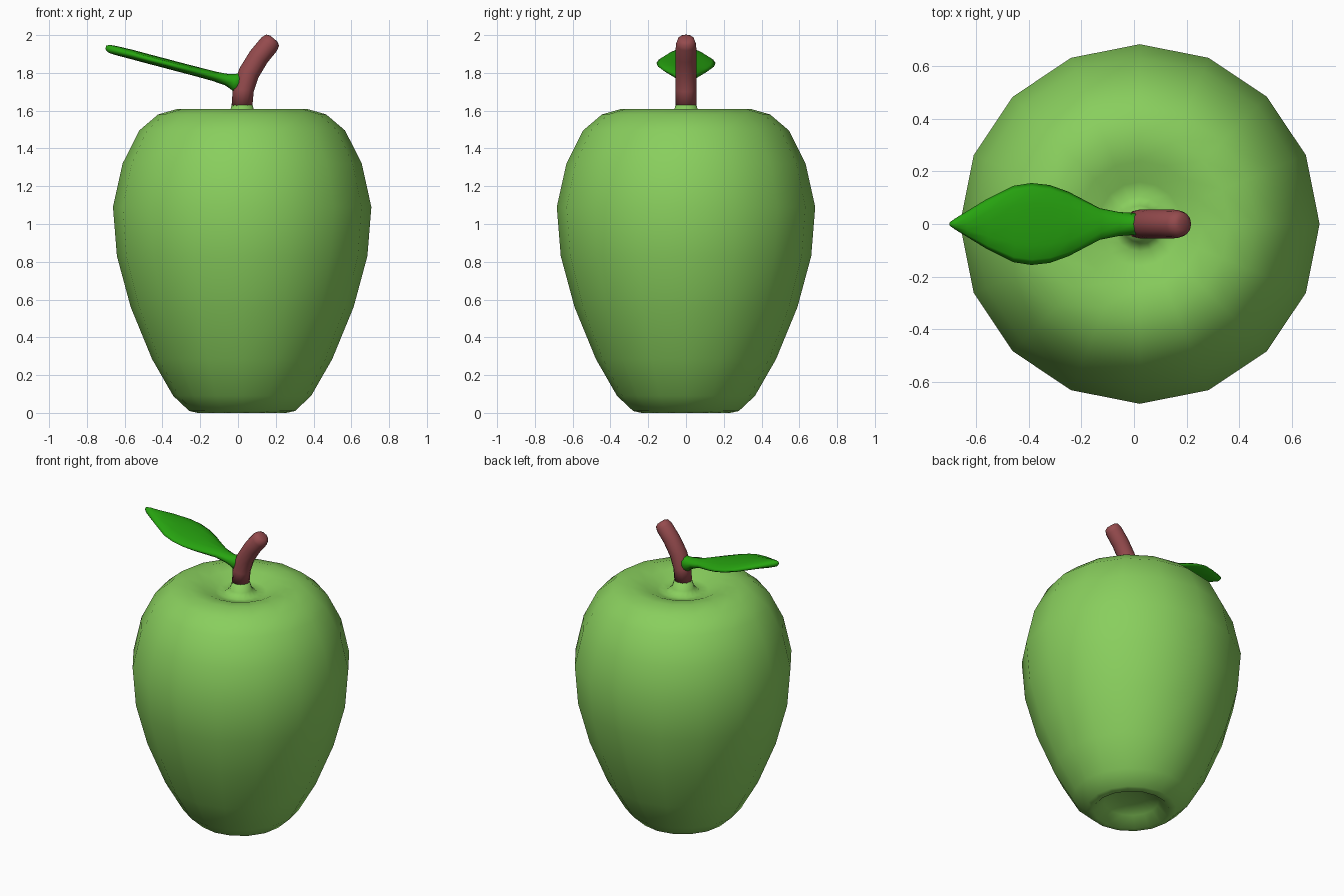
import bpy, bmesh, math
from mathutils import Vector

if "Cube" in bpy.data.objects:
    bpy.data.objects.remove(bpy.data.objects["Cube"])


def material(name, color):
    m = bpy.data.materials.new(name)
    m.diffuse_color = (*color, 1)
    m.use_nodes = True
    m.node_tree.nodes["Principled BSDF"].inputs["Base Color"].default_value = m.diffuse_color
    return m


def loft(name, rings, n, mat):
    """Skin elliptical rings (centre, axis u, axis v); the ends close to a fan."""
    bm = bmesh.new()
    loops = []
    for c, u, v in rings:
        loops.append([bm.verts.new(Vector(c)
                      + Vector(u) * math.cos(2 * math.pi * i / n)
                      + Vector(v) * math.sin(2 * math.pi * i / n)) for i in range(n)])
    for a, b in zip(loops, loops[1:]):
        for i in range(n):
            j = (i + 1) % n
            bm.faces.new((a[i], a[j], b[j], b[i]))
    for loop, ring in ((loops[0], rings[0]), (loops[-1], rings[-1])):
        tip = bm.verts.new(ring[0])
        for i in range(n):
            bm.faces.new((loop[i], loop[(i + 1) % n], tip))
    bmesh.ops.recalc_face_normals(bm, faces=bm.faces)
    for f in bm.faces:
        f.smooth = True
    me = bpy.data.meshes.new(name)
    bm.to_mesh(me)
    bm.free()
    me.materials.append(mat)
    ob = bpy.data.objects.new(name, me)
    bpy.context.collection.objects.link(ob)
    return ob


green = material("skin_green", (0.25, 0.62, 0.11))
brown = material("stem_brown", (0.30, 0.07, 0.075))
leafy = material("leaf_green", (0.02, 0.37, 0.005))

# Fruit body: 16-sided revolved profile (radius, height), dimpled top and bottom
CX = 0.022
profile = [(0.08, 0.085), (0.17, 0.06), (0.235, 0.015), (0.28, 0.01), (0.365, 0.09),
           (0.477, 0.285), (0.59, 0.56), (0.663, 0.83), (0.684, 1.09),
           (0.633, 1.32), (0.545, 1.495), (0.445, 1.58), (0.34, 1.61),
           (0.24, 1.595), (0.16, 1.56), (0.105, 1.55), (0.07, 1.58), (0.055, 1.63)]
profile[2] = (0.235, 0.0)
loft("apple_body", [((CX, 0, z), (r, 0, 0), (0, r, 0)) for r, z in profile], 16, green)

# Stem: bent tube with a rounded end (x, z, radius, tilt in degrees)
path = [(0.021, 1.625, 0.055, 0), (0.028, 1.71, 0.056, 10), (0.058, 1.80, 0.056, 25),
        (0.11, 1.885, 0.055, 35), (0.165, 1.952, 0.054, 40),
        (0.183, 1.974, 0.045, 40), (0.189, 1.982, 0.025, 40)]
rings = []
for x, z, r, t in path:
    a = math.radians(t)
    rings.append(((x, 0, z), (r * math.cos(a), 0, -r * math.sin(a)), (0, r, 0)))
loft("stem", rings, 12, brown)

# Leaf: flat lens sections along a rising line (x, z, half width, half thickness)
sections = [(0.015, 1.74, 0.042, 0.065), (-0.02, 1.752, 0.043, 0.045),
            (-0.06, 1.764, 0.046, 0.031), (-0.13, 1.783, 0.06, 0.026),
            (-0.25, 1.815, 0.123, 0.025), (-0.32, 1.833, 0.148, 0.025),
            (-0.39, 1.852, 0.156, 0.025), (-0.46, 1.87, 0.145, 0.025),
            (-0.56, 1.897, 0.095, 0.025), (-0.64, 1.917, 0.046, 0.024),
            (-0.682, 1.928, 0.02, 0.021), (-0.70, 1.935, 0.007, 0.01)]
tilt = math.radians(15)
rings = [((x, 0, z), (0, w, 0), (h * math.sin(tilt), 0, h * math.cos(tilt)))
         for x, z, w, h in sections]
loft("leaf", rings, 12, leafy)
